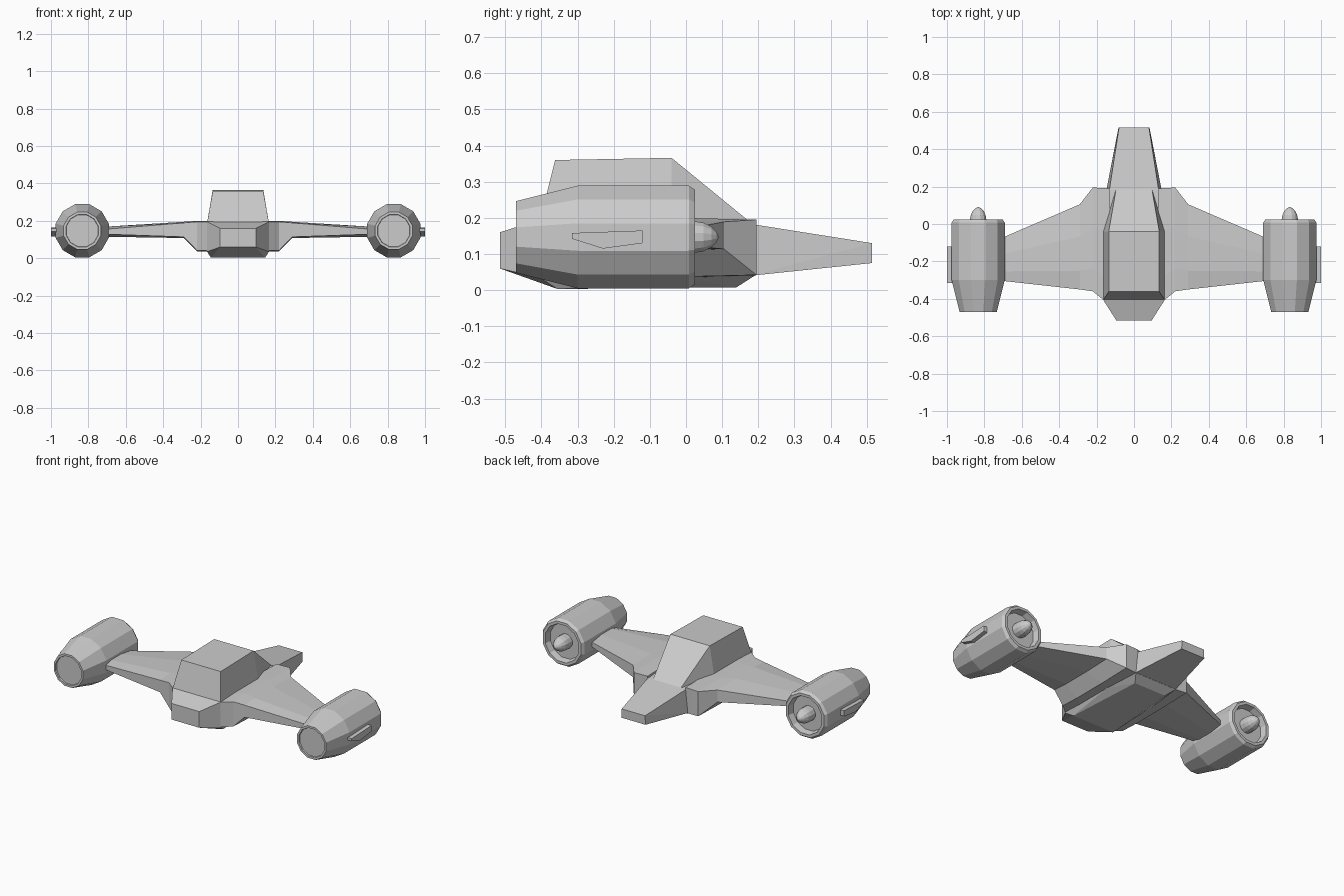
import bpy, bmesh
from math import cos, sin, pi

if "Cube" in bpy.data.objects:
    bpy.data.objects.remove(bpy.data.objects["Cube"])


def finish(bm, name, mirror=False):
    bmesh.ops.recalc_face_normals(bm, faces=bm.faces)
    me = bpy.data.meshes.new(name)
    bm.to_mesh(me)
    bm.free()
    ob = bpy.data.objects.new(name, me)
    bpy.context.collection.objects.link(ob)
    if mirror:
        ob.modifiers.new("Mirror", 'MIRROR').use_mirror_merge = False
    return ob


def loft(name, rings, mirror=False):
    """Skin equal-length point rings and cap both ends."""
    bm = bmesh.new()
    vs = [[bm.verts.new(p) for p in r] for r in rings]
    n = len(vs[0])
    for a, b in zip(vs, vs[1:]):
        for i in range(n):
            j = (i + 1) % n
            bm.faces.new((a[i], a[j], b[j], b[i]))
    bm.faces.new(vs[0])
    bm.faces.new(vs[-1])
    return finish(bm, name, mirror)


def hull(name, half_points):
    """Convex solid from points on the +x side."""
    bm = bmesh.new()
    for x, y, z in half_points:
        for s in (-1, 1):
            bm.verts.new((s * x, y, z))
    bmesh.ops.convex_hull(bm, input=bm.verts)
    bmesh.ops.dissolve_limit(bm, angle_limit=0.02, verts=bm.verts, edges=bm.edges)
    return finish(bm, name)


def lathe(name, profile, sides):
    """Rings of (radius, y) around the engine axis."""
    cx, cz = 0.833, 0.147
    rings = [[(cx + r * cos(2 * pi * (i + .5) / sides), y,
               cz + r * sin(2 * pi * (i + .5) / sides)) for i in range(sides)]
             for r, y in profile]
    return loft(name, rings, True)


# Main body with tapered tail block and chamfered belly
hull("fuselage", [
    (.095, -.515, .06), (.095, -.515, .16),
    (.165, -.405, .035), (.165, -.405, .195),
    (.145, -.355, .003), (.165, -.04, .035), (.165, -.04, .2),
    (.11, .14, .008), (.145, .19, .04), (.13, .19, .18)])

# Raised cabin with sloping windscreen
hull("cabin", [
    (.165, -.405, .19), (.165, -.04, .19), (.095, .19, .178),
    (.135, -.362, .36), (.135, -.04, .366)])

# Tapered nose
hull("nose", [
    (.148, .18, .04), (.132, .18, .183), (.083, .515, .075), (.08, .515, .13)])


# Wings: eight-point sections, rear edge / two ridges / front edge
def section(x, yr, yf, low, high, edge):
    a, b = yr + (yf - yr) * .22, yr + (yf - yr) * .62
    return [(x, yr, low + edge), (x, yr, high - edge), (x, a, high), (x, b, high),
            (x, yf, high - edge), (x, yf, low + edge), (x, b, low), (x, a, low)]


loft("wing", [
    section(.13, -.405, .19, .035, .2, .005),
    section(.165, -.405, .192, .035, .2, .005),
    section(.22, -.36, .195, .037, .2, .005),
    section(.29, -.35, .105, .108, .195, .006),
    section(.72, -.302, -.08, .115, .168, .014)], True)

# Engine pods: tail disc recess, barrel, chamfered lip, intake recess
lathe("engine_pod", [
    (.088, -.462), (.09, -.47), (.103, -.47), (.147, -.30), (.147, .008),
    (.135, .025), (.118, .025), (.11, -.015)], 12)

# Intake spinners
lathe("spinner", [
    (.045, -.03), (.045, .025), (.041, .048), (.03, .07), (.016, .084), (.003, .09)], 12)

# Outer side fins on the pods
fin = [(-.315, .158), (-.12, .165), (-.12, .13), (-.23, .115), (-.315, .142)]
loft("pod_fin", [[(x, y, z) for y, z in fin] for x in (.95, 1.0)], True)
